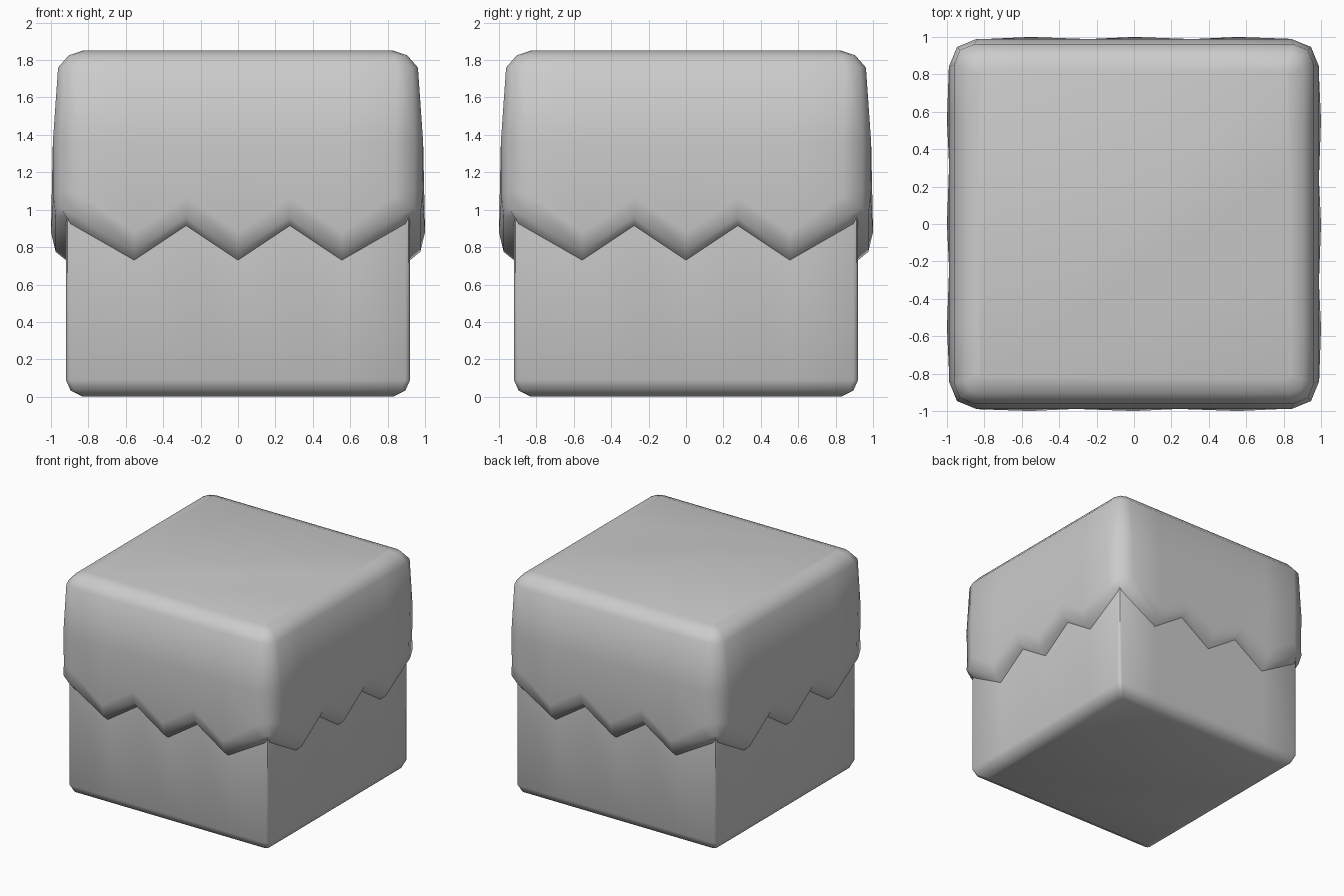
import bpy, bmesh, math

if "Cube" in bpy.data.objects:
    bpy.data.objects.remove(bpy.data.objects["Cube"])

TEETH = [-0.555, -0.277, 0.0, 0.277, 0.555]


def hem(i):
    """Height of the zigzag hem at point i of a side (5 teeth points, 3 corner points)."""
    return [0.73, 0.915, 0.73, 0.915, 0.73, 0.925, 0.96, 0.925][i]


def ring(bm, half, r, height, wave=0.0):
    """Rounded-square ring; height is a number or a function of the point index."""
    verts = []
    for side in range(4):
        a = side * math.pi / 2
        c, s = round(math.cos(a)), round(math.sin(a))
        pts = [(x, half - (wave if i % 2 else 0)) for i, x in enumerate(TEETH)]
        e = half - wave
        pts += [(e - r, e), (e - 0.29 * r, e - 0.29 * r), (e, e - r)]
        for i, (x, d) in enumerate(pts):
            z = height(i) if callable(height) else height
            # side runs clockwise seen from above
            verts.append(bm.verts.new((x * c + d * s, -x * s + d * c, z)))
    return verts


def loft(name, sections, angle, cap_last):
    bm = bmesh.new()
    rings = [ring(bm, *sec) for sec in sections]
    for a, b in zip(rings, rings[1:]):
        n = len(a)
        for i in range(n):
            j = (i + 1) % n
            bm.faces.new((a[i], a[j], b[j], b[i]))
    lid = bm.faces.new(rings[-1] if cap_last else rings[0])
    bmesh.ops.recalc_face_normals(bm, faces=bm.faces)
    lid.normal_update()
    if (lid.normal.z > 0) != cap_last:
        bmesh.ops.reverse_faces(bm, faces=bm.faces)
    mesh = bpy.data.meshes.new(name)
    bm.to_mesh(mesh)
    bm.free()
    obj = bpy.data.objects.new(name, mesh)
    bpy.context.collection.objects.link(obj)
    bpy.ops.object.select_all(action='DESELECT')
    obj.select_set(True)
    bpy.context.view_layer.objects.active = obj
    bpy.ops.object.shade_smooth_by_angle(angle=math.radians(angle))
    return obj


# Lower block, its walls ending at the zigzag hem
loft("soil_block", [
    (0.83, 0.02, 0.0),
    (0.895, 0.025, 0.033),
    (0.92, 0.025, 0.09),
    (0.92, 0.025, hem),
], 40, False)

# Overhanging cover with a rolled zigzag hem and rounded top
loft("turf_cover", [
    (0.92, 0.025, hem),
    (0.975, 0.10, lambda i: hem(i) + 0.045),
    (1.0, 0.15, lambda i: hem(i) + 0.15, 0.013),
    (0.99, 0.15, 1.36),
    (0.962, 0.11, 1.76),
    (0.905, 0.07, 1.825),
    (0.83, 0.03, 1.85),
], 60, True)
